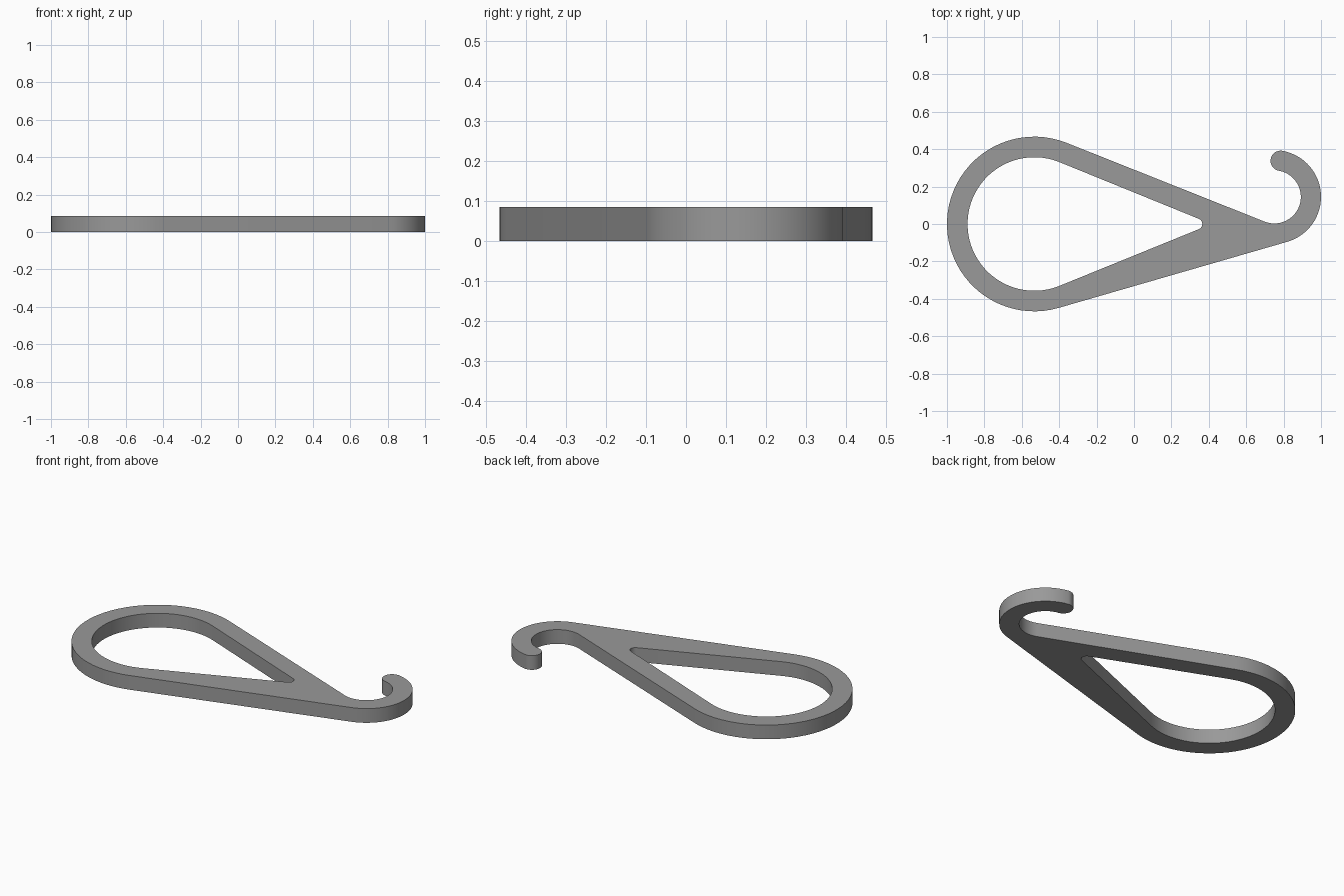
import bpy, bmesh
from math import atan2, asin, sin, cos, hypot, radians, pi, ceil

if "Cube" in bpy.data.objects:
    bpy.data.objects.remove(bpy.data.objects["Cube"])

THICK = 0.085


def arc(c, r, a0, a1):
    """Points along an arc, from angle a0 to a1 (radians)."""
    n = max(6, ceil(abs(a1 - a0) / radians(5)))
    return [(c[0] + r * cos(a0 + (a1 - a0) * i / n),
             c[1] + r * sin(a0 + (a1 - a0) * i / n)) for i in range(n + 1)]


def tangent_normal(c0, r0, c1, r1, side):
    """Normal angle of the line touching both circles; negative r1 crosses between them."""
    dx, dy = c1[0] - c0[0], c1[1] - c0[1]
    return atan2(dy, dx) + side * (pi / 2 - asin((r0 - r1) / hypot(dx, dy)))


# Circles that define the outline
loop_c, loop_out, loop_in = (-0.533, 0.0), 0.467, 0.357
hook_c, hook_out, hook_in = (0.75, 0.145), 0.25, 0.142
tip_c, tip_r = (0.335, 0.0), 0.03
mid, cap_r = (hook_out + hook_in) / 2, (hook_out - hook_in) / 2

# Outer outline: big loop, lower edge, hook outside, rounded end, hook inside, upper edge
upper = tangent_normal(loop_c, loop_out, hook_c, -hook_in, 1)
lower = tangent_normal(loop_c, loop_out, hook_c, hook_out, -1)
end = radians(80)
cap_c = (hook_c[0] + mid * cos(end), hook_c[1] + mid * sin(end))
outline = (arc(loop_c, loop_out, upper, lower + 2 * pi)
           + arc(hook_c, hook_out, lower, end)
           + arc(cap_c, cap_r, end, end + pi)[1:-1]
           + arc(hook_c, hook_in, end, upper - pi))

# Teardrop opening
a = tangent_normal(loop_c, loop_in, tip_c, tip_r, 1)
opening = arc(loop_c, loop_in, a, 2 * pi - a) + arc(tip_c, tip_r, -a, a)

# Fill the flat profile and extrude it
bm = bmesh.new()
edges = []
for pts in (outline, opening):
    vs = [bm.verts.new((x, y, 0)) for x, y in pts]
    edges += [bm.edges.new((v, vs[(i + 1) % len(vs)])) for i, v in enumerate(vs)]
bmesh.ops.triangle_fill(bm, edges=edges, use_beauty=True, use_dissolve=False)
res = bmesh.ops.extrude_face_region(bm, geom=bm.faces[:])
top = [g for g in res["geom"] if isinstance(g, bmesh.types.BMVert)]
bmesh.ops.translate(bm, verts=top, vec=(0, 0, THICK))
bmesh.ops.recalc_face_normals(bm, faces=bm.faces[:])

mesh = bpy.data.meshes.new("hook_clip")
bm.to_mesh(mesh)
bm.free()
clip = bpy.data.objects.new("hook_clip", mesh)
bpy.context.collection.objects.link(clip)

grey = bpy.data.materials.new("mid_grey")
grey.diffuse_color = (0.32, 0.32, 0.32, 1)
grey.use_nodes = True
grey.node_tree.nodes["Principled BSDF"].inputs["Base Color"].default_value = grey.diffuse_color
mesh.materials.append(grey)

# Smooth the curved walls, keep the rims sharp
bpy.context.view_layer.objects.active = clip
clip.select_set(True)
bpy.ops.object.shade_smooth_by_angle(angle=radians(35))
